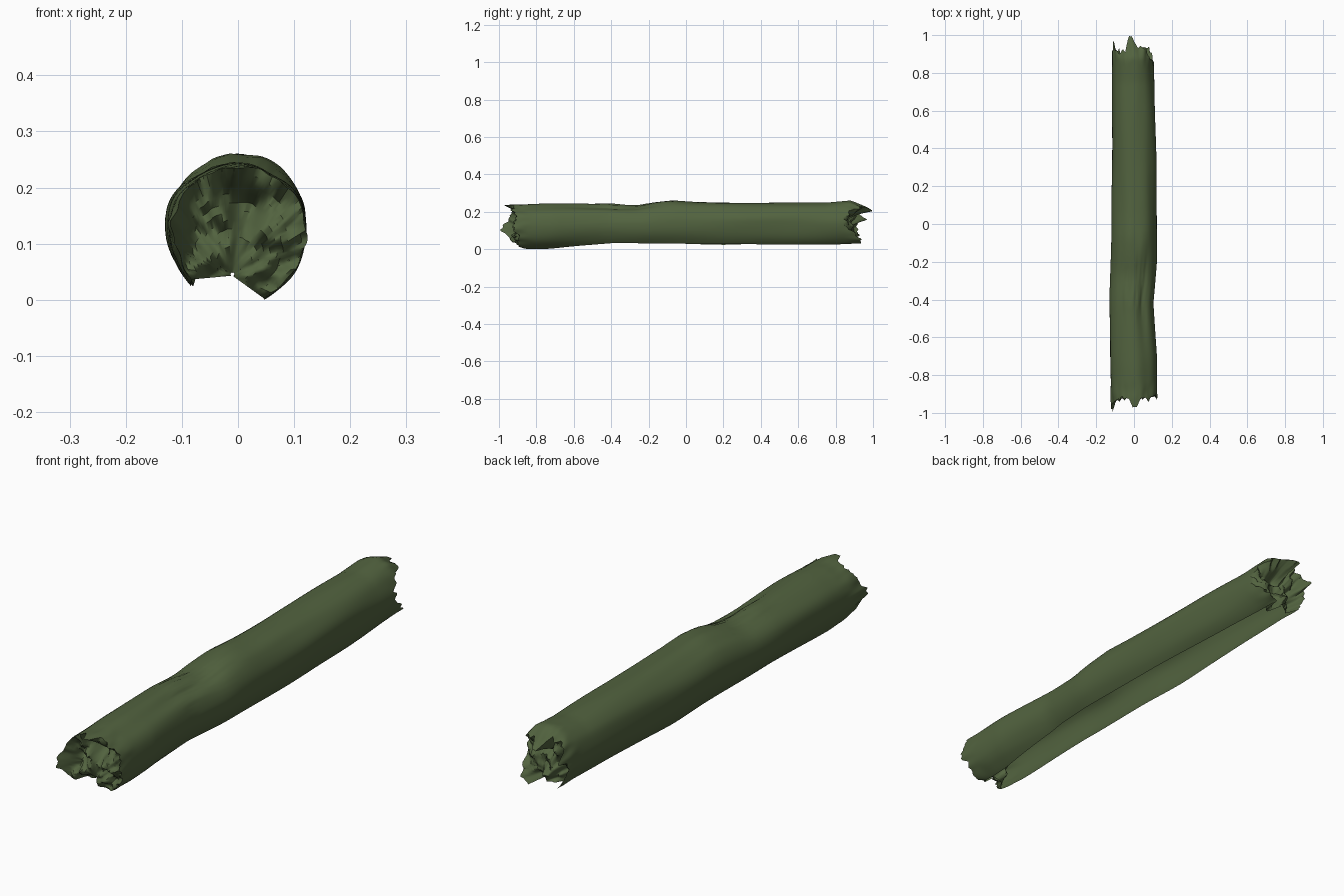
import bpy, bmesh, math
from mathutils import Vector, noise

if "Cube" in bpy.data.objects:
    bpy.data.objects.remove(bpy.data.objects["Cube"])

N_ANG, N_LEN, N_CAP = 84, 70, 12


def lerp_keys(keys, v):
    """Piecewise interpolation through (position, value) pairs."""
    if v <= keys[0][0]:
        return keys[0][1]
    for (a, va), (b, vb) in zip(keys, keys[1:]):
        if v <= b:
            return va + (vb - va) * (v - a) / (b - a)
    return keys[-1][1]


def bump(v, centre, width):
    return math.exp(-((v - centre) / width) ** 2)


# Profiles along the length of the log (y, value)
LEFT = [(-1, .118), (-.7, .128), (-.4, .129), (0, .117), (.5, .116), (1, .114)]
RIGHT = [(-1, .118), (-.7, .122), (-.42, .104), (-.2, .125), (.3, .122), (.7, .108), (1, .098)]
TOP = [(-1, .237), (-.75, .245), (-.42, .246), (-.27, .234), (-.17, .251), (-.07, .262),
       (.05, .255), (.75, .251), (.86, .262), (1, .262)]
MID = [(-1, .13), (-.8, .125), (-.4, .14), (1, .14)]
DOWN = [(-1, .115), (-.87, .132), (-.78, .135), (-.4, .135), (.2, .15), (.7, .136), (1, .122)]
# Angles where the shell stops, leaving the underside open
EDGE_R = [(-1, -68), (-.8, -66), (-.4, -50), (.2, -48), (.7, -55), (1, -64)]
EDGE_L = [(-1, 226), (-.5, 230), (0, 228), (1, 228)]

# Splintered rims (angle, y)
FRONT = [(-68, -.87), (-50, -.90), (-30, -.89), (0, -.93), (25, -.90), (45, -.93), (72, -.92),
         (84, -.975), (92, -.97), (104, -.92), (140, -.93), (165, -.95), (190, -.995),
         (205, -.96), (226, -.92)]
BACK = [(-64, .94), (-40, .93), (-22, .90), (-5, .85), (12, .85), (35, .88), (55, .93),
        (80, .94), (94, .98), (103, 1.0), (114, .92), (135, .91), (150, .92), (163, .97),
        (176, .92), (210, .91), (228, .93)]


def shell_point(s, t):
    """s runs around the bark, t runs front to back."""
    guess = -0.95 + 1.9 * t
    a0, a1 = lerp_keys(EDGE_R, guess), lerp_keys(EDGE_L, guess)
    deg = a0 + (a1 - a0) * s
    jag = .022 * noise.noise(Vector((deg * .11, t * 3, 5)))
    y0 = max(-1, lerp_keys(FRONT, deg) + jag)
    y1 = min(1, lerp_keys(BACK, deg) + jag)
    y = y0 + (y1 - y0) * t
    c, n = math.cos(math.radians(deg)), math.sin(math.radians(deg))
    mid = lerp_keys(MID, y)
    rx = lerp_keys(RIGHT if c > 0 else LEFT, y)
    rz = lerp_keys(TOP, y) - mid if n > 0 else lerp_keys(DOWN, y)
    # bark swells, the knot scar and its long grooves
    k = 1 + .05 * noise.noise(Vector((c * 1.6, y * 2.5, n * 1.6)))
    scar = bump(deg, 62, 16) * bump(y, -.42, .2)
    k -= .16 * scar
    k += .06 * bump(deg, 70, 12) * bump(y, -.14, .07)
    zone = bump(deg, 80, 32) * bump(y, -.34, .13)
    k += .10 * zone * noise.noise(Vector((deg * .13, y * 9, 2)))
    end = max(0, abs(y) - .82) / .18
    k += .12 * end * noise.noise(Vector((deg * .06, y * 12, 8)))
    p = Vector((rx * c * k, y, mid + rz * n * k))
    if y > .88 and n > 0:                     # back splinter droops
        p.z -= (y - .88) * .45 * n
    return p


bm = bmesh.new()


def bridge(r0, r1, flip=False):
    for i in range(len(r0) - 1):
        q = [r0[i], r0[i + 1], r1[i + 1], r1[i]]
        bm.faces.new(q[::-1] if flip else q)


# Bark shell, with rows packed closer near the ends
rings = []
for j in range(N_LEN + 1):
    u = j / N_LEN
    t = u - .09 * math.sin(2 * math.pi * u)
    rings.append([bm.verts.new(shell_point(i / N_ANG, t)) for i in range(N_ANG + 1)])
for a, b in zip(rings, rings[1:]):
    bridge(a, b, True)

# Broken, lumpy wood closing each end
for rim, sign, depth in ((rings[0], -1, .90), (rings[-1], 1, .88)):
    hub = Vector((-.01, 0, .045))
    prev = rim
    for r in range(1, N_CAP + 1):
        f = r / N_CAP
        row = []
        for v in rim:
            p = v.co.lerp(Vector((hub.x, v.co.y, hub.z)), f * .97)
            blend = min(1, f * 3.2) ** .7
            q = Vector((p.x * 20, sign * 4, p.z * 20))
            lump = .055 * noise.noise(q) + .025 * noise.noise(q * 2.3)
            pit = .06 * bump(p.x, 0, .03) * bump(p.z, .18, .03)
            inner = depth + lump - pit
            y = abs(v.co.y) * (1 - blend) + inner * blend
            row.append(bm.verts.new((p.x, sign * min(y, .985), p.z)))
        bridge(prev, row, sign > 0)
        prev = row

bmesh.ops.recalc_face_normals(bm, faces=bm.faces[:])
low = min(v.co.z for v in bm.verts)
for v in bm.verts:
    v.co.z -= low

mesh = bpy.data.meshes.new("broken_log")
bm.to_mesh(mesh)
bm.free()
log = bpy.data.objects.new("broken_log", mesh)
bpy.context.collection.objects.link(log)

mat = bpy.data.materials.new("mossy_bark")
mat.diffuse_color = (.085, .125, .05, 1)
mat.use_nodes = True
mat.node_tree.nodes["Principled BSDF"].inputs["Base Color"].default_value = mat.diffuse_color
mesh.materials.append(mat)

bpy.context.view_layer.objects.active = log
log.select_set(True)
bpy.ops.object.shade_smooth_by_angle(angle=math.radians(50))
